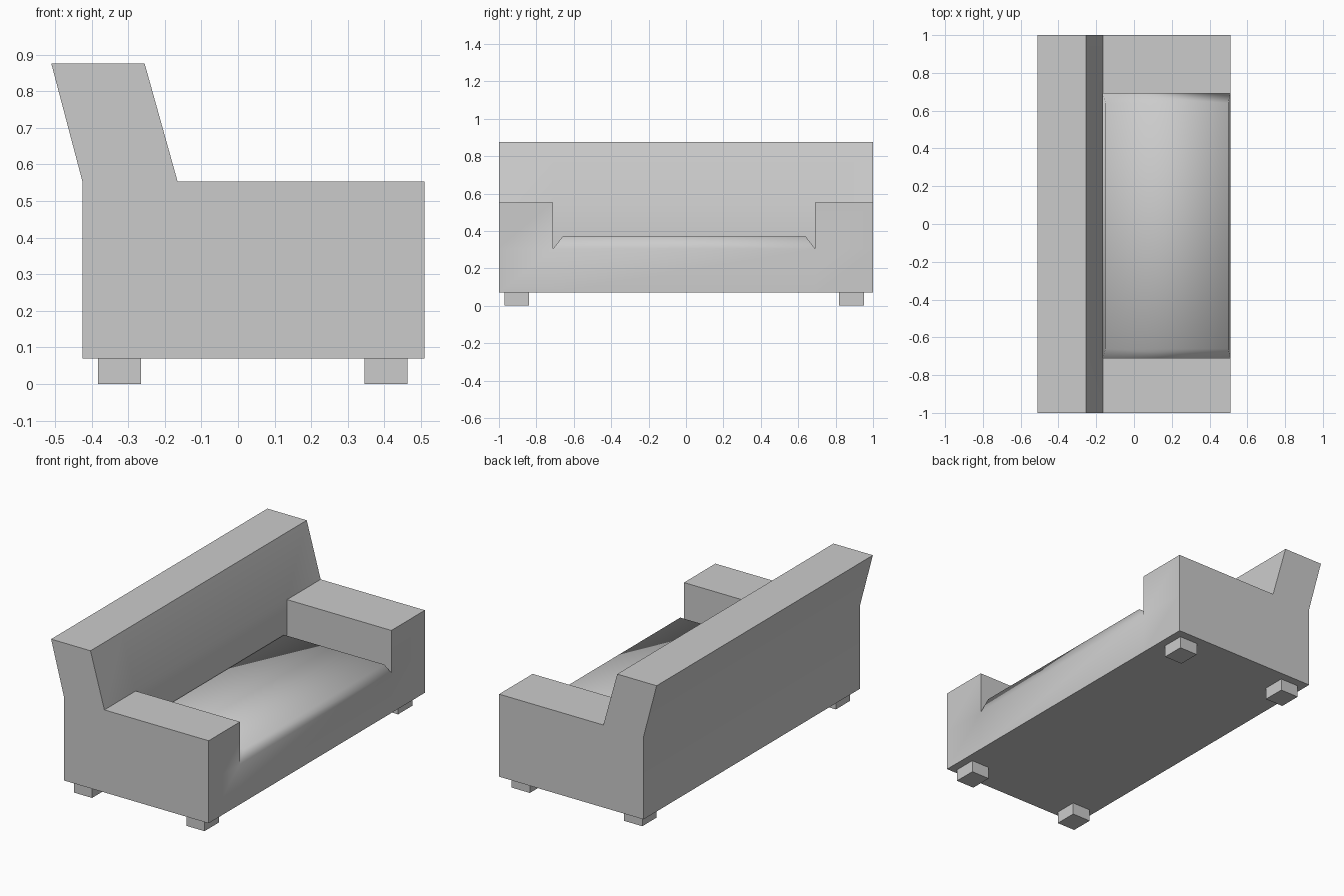
import bpy, bmesh
from math import radians
from mathutils import Vector

if "Cube" in bpy.data.objects:
    bpy.data.objects.remove(bpy.data.objects["Cube"])


def finish(name, bm, soft=()):
    """Shade smooth with hard creases, keeping edges around soft vertices smooth."""
    bmesh.ops.recalc_face_normals(bm, faces=bm.faces)
    for f in bm.faces:
        f.smooth = True
    for e in bm.edges:
        rounded = any(v in soft for v in e.verts)
        e.smooth = rounded or e.calc_face_angle(0) < radians(35)
    mesh = bpy.data.meshes.new(name)
    bm.to_mesh(mesh)
    bm.free()
    ob = bpy.data.objects.new(name, mesh)
    bpy.context.collection.objects.link(ob)
    return ob


# Sofa body: side profile (x, z) swept through four stations across the width
P = {"A": (-.425, .07), "B": (.51, .07), "C": (.51, .305), "D": (.51, .553),
     "E": (-.165, .553), "F": (-.255, .875), "G": (-.51, .875),
     "H": (-.425, .553), "I": (-.165, .305)}
stations = (-1, -.71, .69, 1)
arm_loop, seat_loop = "ABCDEFGH", "ABCIEFGH"

bm = bmesh.new()
V = [{k: bm.verts.new((x, y, z)) for k, (x, z) in P.items()} for y in stations]
for i, loop in enumerate((arm_loop, seat_loop, arm_loop)):
    for a, b in zip(loop, loop[1:] + loop[0]):
        if a + b != "CI":
            bm.faces.new((V[i][a], V[i][b], V[i + 1][b], V[i + 1][a]))
for i in (0, 3):
    bm.faces.new([V[i][k] for k in arm_loop])
    bm.verts.remove(V[i]["I"])
for i in (1, 2):
    bm.faces.new([V[i][k] for k in "CDEI"])

# Raised cushion top with soft sloping borders
rim = [V[1]["C"], V[1]["I"], V[2]["I"], V[2]["C"]]
top = [bm.verts.new(c) for c in ((.499, -.66, .37), (-.15, -.66, .37),
                                 (-.15, .64, .37), (.499, .64, .37))]
bm.faces.new(top)
for i in range(4):
    j = (i + 1) % 4
    bm.faces.new((rim[i], rim[j], top[j], top[i]))
# Front border flows into the front panel without a crease
finish("sofa_body", bm, soft=set(top))

# Four block feet
for side, x in (("back", -.324), ("front", .404)):
    for hand, y in (("right", -.905), ("left", .885)):
        bm = bmesh.new()
        bmesh.ops.create_cube(bm, size=1)
        bmesh.ops.scale(bm, vec=Vector((.118, .132, .07)), verts=bm.verts)
        bmesh.ops.translate(bm, vec=Vector((x, y, .035)), verts=bm.verts)
        finish(f"{side}_{hand}_foot", bm)
